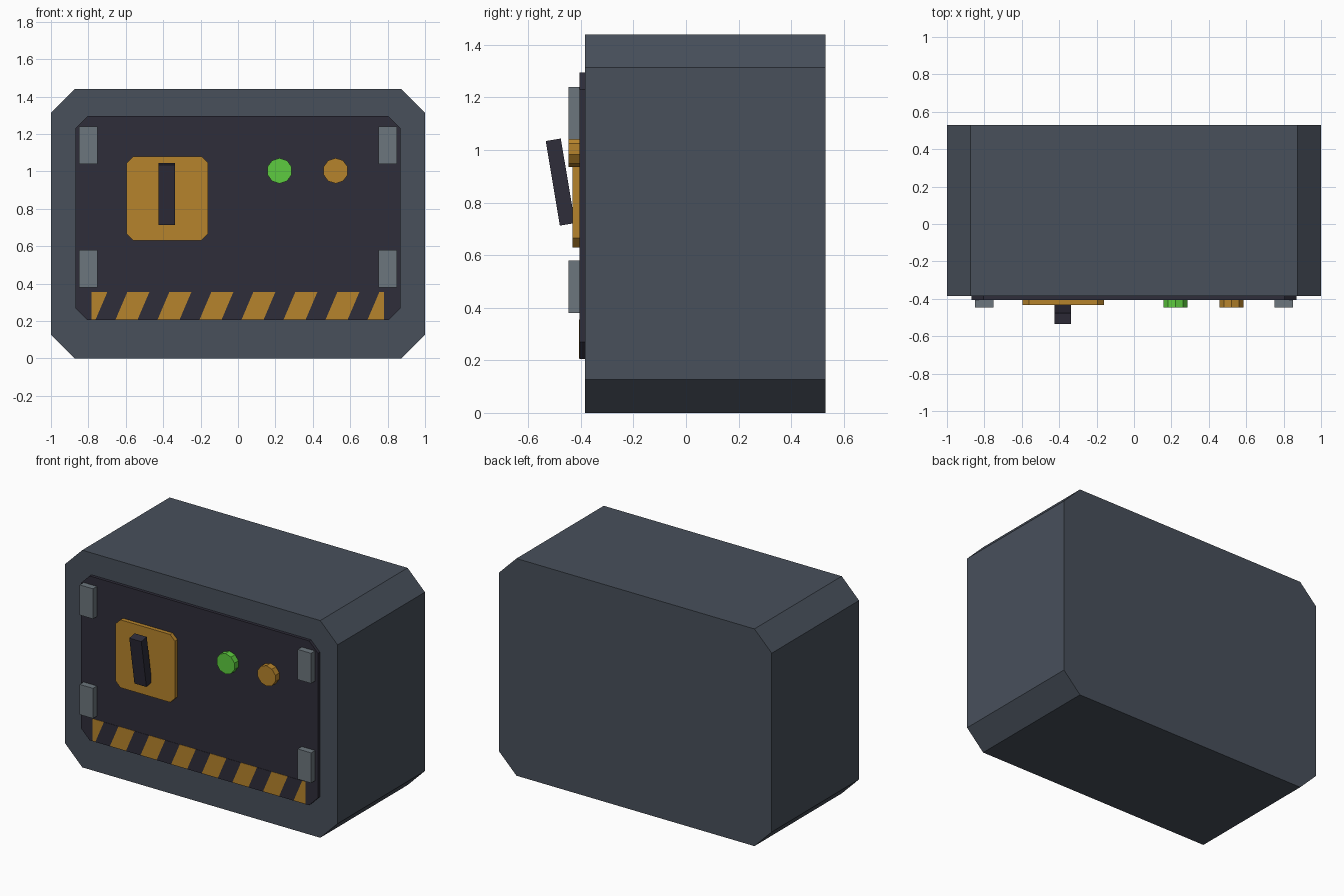
import bpy, bmesh, math
from mathutils import Vector

cube = bpy.data.objects.get("Cube")
if cube:
    bpy.data.objects.remove(cube, do_unlink=True)


def material(name, rgb):
    mat = bpy.data.materials.new(name)
    mat.use_nodes = True
    color = (*rgb, 1.0)
    mat.diffuse_color = color
    mat.node_tree.nodes["Principled BSDF"].inputs["Base Color"].default_value = color
    return mat


STEEL = material("blue grey steel", (0.065, 0.08, 0.105))
DARK = material("dark panel", (0.028, 0.026, 0.042))
AMBER = material("amber paint", (0.47, 0.23, 0.025))
GREEN = material("green lamp", (0.11, 0.6, 0.05))
HINGE = material("hinge grey", (0.15, 0.18, 0.205))


def chamfered(width, height, cut=0.0):
    """Rectangle outline with cut corners, centred on the origin."""
    w, h = width / 2, height / 2
    if not cut:
        return [(-w, -h), (w, -h), (w, h), (-w, h)]
    return [(-w + cut, -h), (w - cut, -h), (w, -h + cut), (w, h - cut),
            (w - cut, h), (-w + cut, h), (-w, h - cut), (-w, -h + cut)]


def prism(name, outline, x, z, front, back, *mats):
    """Extrude an x-z outline along y, from front to back."""
    bm = bmesh.new()
    face = bm.faces.new([bm.verts.new((px, front, pz)) for px, pz in outline])
    ext = bmesh.ops.extrude_face_region(bm, geom=[face], use_keep_orig=True)
    moved = [g for g in ext["geom"] if isinstance(g, bmesh.types.BMVert)]
    bmesh.ops.translate(bm, verts=moved, vec=(0, back - front, 0))
    bmesh.ops.recalc_face_normals(bm, faces=bm.faces)
    mesh = bpy.data.meshes.new(name)
    bm.to_mesh(mesh)
    bm.free()
    for mat in mats:
        mesh.materials.append(mat)
    obj = bpy.data.objects.new(name, mesh)
    obj.location = (x, 0, z)
    bpy.context.collection.objects.link(obj)
    return obj


# Cabinet and door
BODY_FRONT, DOOR_FRONT = -0.385, -0.405
prism("cabinet_body", chamfered(2, 1.44, 0.127), 0, 0.72, BODY_FRONT, 0.53, STEEL)
prism("door_panel", chamfered(1.74, 1.09, 0.065), 0, 0.75, DOOR_FRONT, BODY_FRONT, DARK)

# Hinge blocks at the door corners
for side, x in (("left", 0.8), ("right", -0.8)):
    for level, z in (("upper", 1.14), ("lower", 0.48)):
        prism(f"{level}_{side}_hinge", chamfered(0.098, 0.2), x, z,
              -0.447, DOOR_FRONT, HINGE)

# Switch plate with its tilted lever
prism("switch_plate", chamfered(0.435, 0.45, 0.035), -0.378, 0.855,
      -0.432, DOOR_FRONT, AMBER)
lever = prism("switch_lever", chamfered(0.088, 0.326), -0.38, 0.878,
              -0.029, 0.029, DARK)
lever.location.y = -0.478
lever.rotation_euler.x = math.radians(9.5)

# Ten-sided indicator lamps
ring = [(0.068 * math.sin(i * math.tau / 10), 0.068 * math.cos(i * math.tau / 10))
        for i in range(10)]
for name, x, mat in (("green_lamp", 0.222, GREEN), ("amber_lamp", 0.522, AMBER)):
    prism(name, ring, x, 1.003, -0.447, DOOR_FRONT, mat)

# Hazard strip: a thin plate cut by slanted lines into alternating bands
PERIOD, BAND, SLANT, HEIGHT = 0.2246, 0.118, 0.063, 0.148
START = -0.846
strip = prism("hazard_strip", chamfered(1.564, HEIGHT), -0.002, 0.281,
              DOOR_FRONT - 0.002, DOOR_FRONT, DARK, AMBER)
bm = bmesh.new()
bm.from_mesh(strip.data)
for i in range(8):
    for edge in (START + i * PERIOD, START + i * PERIOD + BAND):
        bmesh.ops.bisect_plane(bm, geom=bm.verts[:] + bm.edges[:] + bm.faces[:],
                               plane_co=Vector((edge, 0, 0)),
                               plane_no=Vector((HEIGHT, 0, -SLANT)))
for face in bm.faces:
    c = face.calc_center_median()
    phase = (c.x - c.z * SLANT / HEIGHT - START) % PERIOD
    face.material_index = int(phase < BAND)
bm.to_mesh(strip.data)
bm.free()
